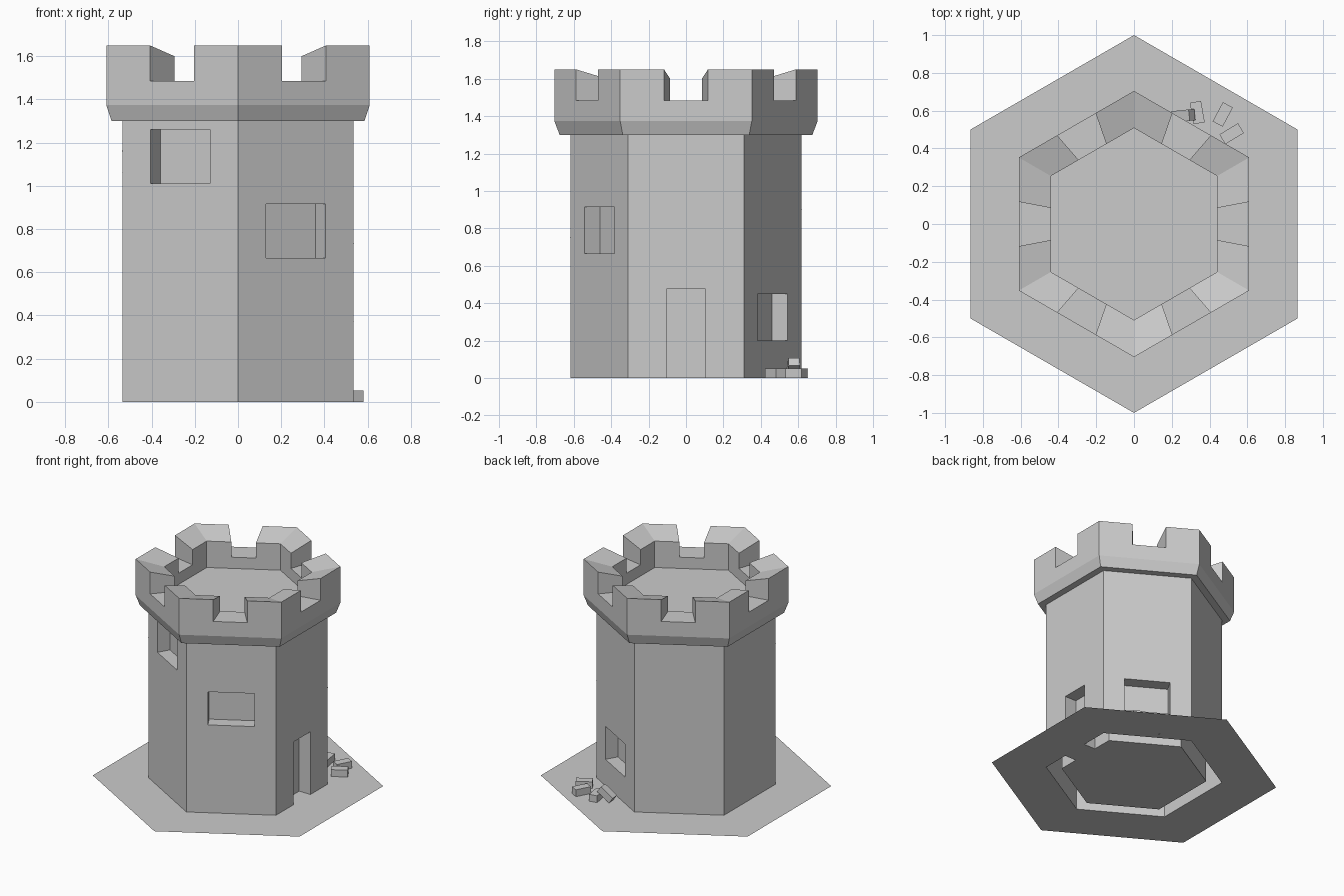
import bpy, bmesh, math
from mathutils import Vector

cube = bpy.data.objects.get("Cube")
if cube:
    bpy.data.objects.remove(cube, do_unlink=True)

stone = bpy.data.materials.new("grey_stone")
stone.use_nodes = True
GREY = (0.6, 0.6, 0.6, 1)
stone.diffuse_color = GREY
stone.node_tree.nodes["Principled BSDF"].inputs["Base Color"].default_value = GREY

K = math.tan(math.pi / 6)          # half side length of a hexagon per apothem
WALL, CORE, LIP, CROWN, GROUND = 0.535, 0.44, 0.585, 0.61, 0.866
EAVE, BELT, SILL, ROOF, TOP_IN, TOP_OUT = 1.3, 1.375, 1.485, 1.4, 1.6, 1.65


def point(side, u, a, z):
    """Point on a hexagon side: u along it, a out from the axis."""
    ang = side * math.pi / 3
    n = Vector((math.cos(ang), math.sin(ang), 0))
    t = Vector((-math.sin(ang), math.cos(ang), 0))
    return n * a + t * u + Vector((0, 0, z))


def face(bm, side, *coords):
    bm.faces.new([bm.verts.new(point(side, *c)) for c in coords])


def band(bm, side, a0, z0, a1, z1, f0=-1, f1=1):
    """Quad between two hexagon rings, between fractions f0 and f1 of a side."""
    face(bm, side, (f0 * a0 * K, a0, z0), (f1 * a0 * K, a0, z0),
         (f1 * a1 * K, a1, z1), (f0 * a1 * K, a1, z1))


def hexagon(bm, a, z):
    bm.faces.new([bm.verts.new(point(i, a * K, a, z)) for i in range(6)])


def finish(name, bm):
    bmesh.ops.remove_doubles(bm, verts=bm.verts, dist=0.0001)
    mesh = bpy.data.meshes.new(name)
    bm.to_mesh(mesh)
    bm.free()
    mesh.materials.append(stone)
    obj = bpy.data.objects.new(name, mesh)
    bpy.context.collection.objects.link(obj)
    return obj


# Tower walls: side -> (half width, bottom, top) of its door or window recess
openings = {0: (0.103, 0, 0.475), 1: (0.16, 0.2, 0.45),
            4: (0.16, 1.01, 1.26), 5: (0.16, 0.665, 0.915)}
bm = bmesh.new()
for side in range(6):
    if side not in openings:
        band(bm, side, WALL, 0, WALL, EAVE)
        continue
    w, low, high = openings[side]
    us = [-WALL * K, -w, w, WALL * K]
    zs = sorted({0, low, high, EAVE})
    for u0, u1 in zip(us, us[1:]):
        for z0, z1 in zip(zs, zs[1:]):
            # the opening itself is pushed back to the core
            a = CORE if (u0 == -w and z0 == low) else WALL
            face(bm, side, (u0, a, z0), (u1, a, z0), (u1, a, z1), (u0, a, z1))
    # jambs, head and sill of the recess
    corners = [(-w, low), (-w, high), (w, high), (w, low)]
    for (u0, z0), (u1, z1) in zip(corners, corners[1:] + corners[:1]):
        if z0 == z1 == 0:
            continue
        face(bm, side, (u0, WALL, z0), (u0, CORE, z0), (u1, CORE, z1), (u1, WALL, z1))
finish("tower_walls", bm)

# Hidden inner wall, visible only through the open base
bm = bmesh.new()
for side in range(6):
    band(bm, side, CORE - 0.002, 0, CORE - 0.002, EAVE)
finish("inner_wall", bm)

# Battlements: flared base, corner merlons and a notch in each side
bm = bmesh.new()
for side in range(6):
    band(bm, side, WALL, EAVE, LIP, EAVE)
    band(bm, side, LIP, EAVE, CROWN, BELT)
    for k in range(3):
        f0, f1 = -1 + k * 2 / 3, -1 + (k + 1) * 2 / 3
        outer, inner = (SILL, SILL) if k == 1 else (TOP_OUT, TOP_IN)
        band(bm, side, CROWN, BELT, CROWN, outer, f0, f1)
        band(bm, side, CROWN, outer, CORE, inner, f0, f1)
        band(bm, side, CORE, inner, CORE, ROOF, f0, f1)
    for s in (-1, 1):
        uo, ui = s * CROWN * K / 3, s * CORE * K / 3
        cheek = [(uo, CROWN, SILL), (ui, CORE, SILL), (ui, CORE, TOP_IN), (uo, CROWN, TOP_OUT)]
        face(bm, side, *(cheek if s < 0 else cheek[::-1]))
finish("battlements", bm)

# Roof deck
bm = bmesh.new()
hexagon(bm, CORE, ROOF)
finish("roof_deck", bm)

# Ground, left open under the wall except at the doorway
bm = bmesh.new()
hexagon(bm, CORE, 0)
for side in range(6):
    band(bm, side, GROUND, 0, WALL, 0)
w = openings[0][0]
face(bm, 0, (-w, WALL, 0), (w, WALL, 0), (w, CORE, 0), (-w, CORE, 0))
finish("ground", bm)

# Hairline seam winding around the wall from the door
bm = bmesh.new()
a = WALL + 0.001
heights = [0.73, 0.9, 1.16, 1.06, 0.75, 0.37]
runs = [(0, w, 0.42, a * K, heights[0]), (0, -a * K, heights[5], -0.26, 0.33)]
runs += [(i + 1, -a * K, heights[i], a * K, heights[i + 1]) for i in range(5)]
for side, u0, z0, u1, z1 in runs:
    face(bm, side, (u0, a, z0), (u1, a, z1), (u1, a, z1 + 0.003), (u0, a, z0 + 0.003))
finish("wall_seam", bm)

# Loose bricks beside the wall, the last one leaning
bricks = [((0.335, 0.59, 0.026), 0, 100), ((0.47, 0.58, 0.026), 0, 62),
          ((0.517, 0.478, 0.026), 0, 31), ((0.26, 0.573, 0.054), -35, 6)]
for i, (loc, tilt, turn) in enumerate(bricks):
    bm = bmesh.new()
    bmesh.ops.create_cube(bm, size=1)
    bmesh.ops.scale(bm, verts=bm.verts, vec=(0.115, 0.06, 0.052))
    brick = finish(f"loose_brick_{i + 1}", bm)
    brick.location = loc
    brick.rotation_euler = (0, math.radians(tilt), math.radians(turn))
